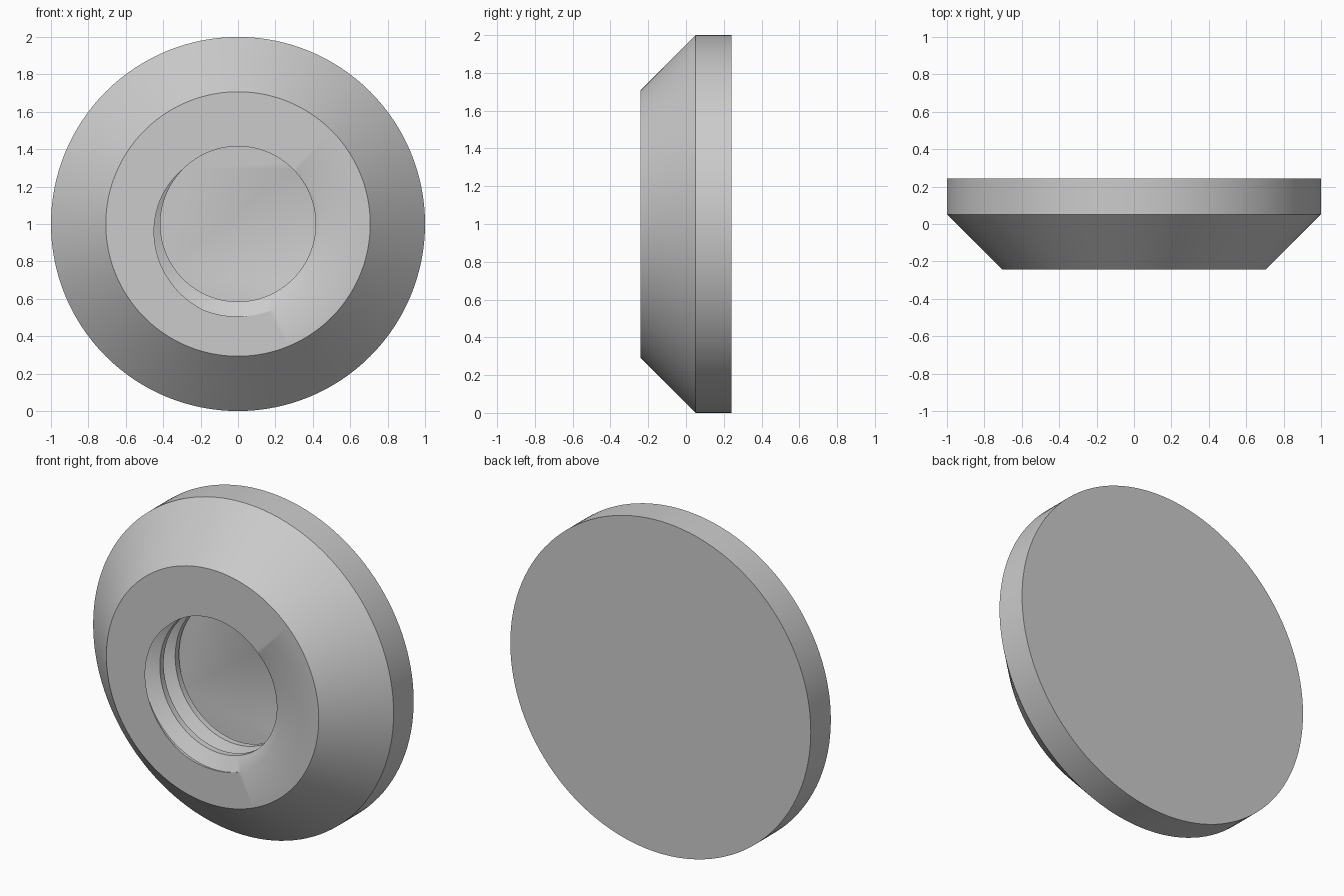
import bpy, bmesh
from math import sin, cos, pi, radians
from mathutils import Vector

cube = bpy.data.objects.get("Cube")
if cube:
    bpy.data.objects.remove(cube, do_unlink=True)

SEGMENTS = 128
FRONT, SHOULDER, BACK = -0.242, 0.051, 0.242
FACE_RADIUS, RIM_RADIUS = 0.707, 1.0
PITCH = 0.1465
CREST, ROOT = 0.415, 0.495      # inner and outer thread radii
FLOOR = SHOULDER                # depth at which the hole ends


def point(radius, angle, y):
    return Vector((radius * cos(angle), y, 1 + radius * sin(angle)))


def ring(bm, radius, y):
    return [bm.verts.new(point(radius, 2 * pi * i / SEGMENTS, y)) for i in range(SEGMENTS)]


def skin(bm, a, b, closed=True):
    for i in range(len(a) - (not closed)):
        j = (i + 1) % len(a)
        bm.faces.new((a[i], a[j], b[j], b[i]))


def open_edges(bm, y):
    return [e for e in bm.edges if e.is_boundary
            and all(abs(v.co.y - y) < 1e-4 for v in e.verts)]


bm = bmesh.new()

# Threaded hole: a right-hand helix of crest, flank, root and flank
profile = [(-1 / 16, ROOT), (1 / 16, ROOT), (3 / 8, CREST), (5 / 8, CREST), (15 / 16, ROOT)]
steps = range(-2 * SEGMENTS, 4 * SEGMENTS + 1)
rails = []
for offset, radius in profile:
    rails.append([bm.verts.new(point(radius, -pi / 2 - 2 * pi * i / SEGMENTS,
                                     FRONT + PITCH * (offset + i / SEGMENTS)))
                  for i in steps])
for a, b in zip(rails, rails[1:]):
    skin(bm, a, b, closed=False)
bmesh.ops.remove_doubles(bm, verts=bm.verts[:], dist=1e-5)

# Trim the thread at the front face and at the floor
for y, side in ((FRONT, -1), (FLOOR, 1)):
    bmesh.ops.bisect_plane(bm, geom=bm.verts[:] + bm.edges[:] + bm.faces[:], dist=1e-6,
                           plane_co=(0, y, 0), plane_no=(0, side, 0), clear_outer=True)
bmesh.ops.remove_doubles(bm, verts=bm.verts[:], dist=1e-5)

# Floor of the hole
bmesh.ops.triangle_fill(bm, edges=open_edges(bm, FLOOR), use_beauty=True)

# Bevelled body: sloped side, rim and back
face_ring = ring(bm, FACE_RADIUS, FRONT)
shoulder_ring = ring(bm, RIM_RADIUS, SHOULDER)
back_ring = ring(bm, RIM_RADIUS, BACK)
skin(bm, face_ring, shoulder_ring)
skin(bm, shoulder_ring, back_ring)
bm.faces.new(back_ring)

# Flat front face around the hole
bmesh.ops.triangle_fill(bm, edges=open_edges(bm, FRONT), use_beauty=True)
bmesh.ops.recalc_face_normals(bm, faces=bm.faces[:])

mesh = bpy.data.meshes.new("threaded_disc")
bm.to_mesh(mesh)
bm.free()
disc = bpy.data.objects.new("threaded_disc", mesh)
bpy.context.collection.objects.link(disc)

grey = bpy.data.materials.new("light_grey")
grey.use_nodes = True
colour = (0.6, 0.6, 0.6, 1)
grey.diffuse_color = colour
grey.node_tree.nodes["Principled BSDF"].inputs["Base Color"].default_value = colour
mesh.materials.append(grey)

bpy.ops.object.select_all(action="DESELECT")
disc.select_set(True)
bpy.context.view_layer.objects.active = disc
bpy.ops.object.shade_smooth_by_angle(angle=radians(30))
